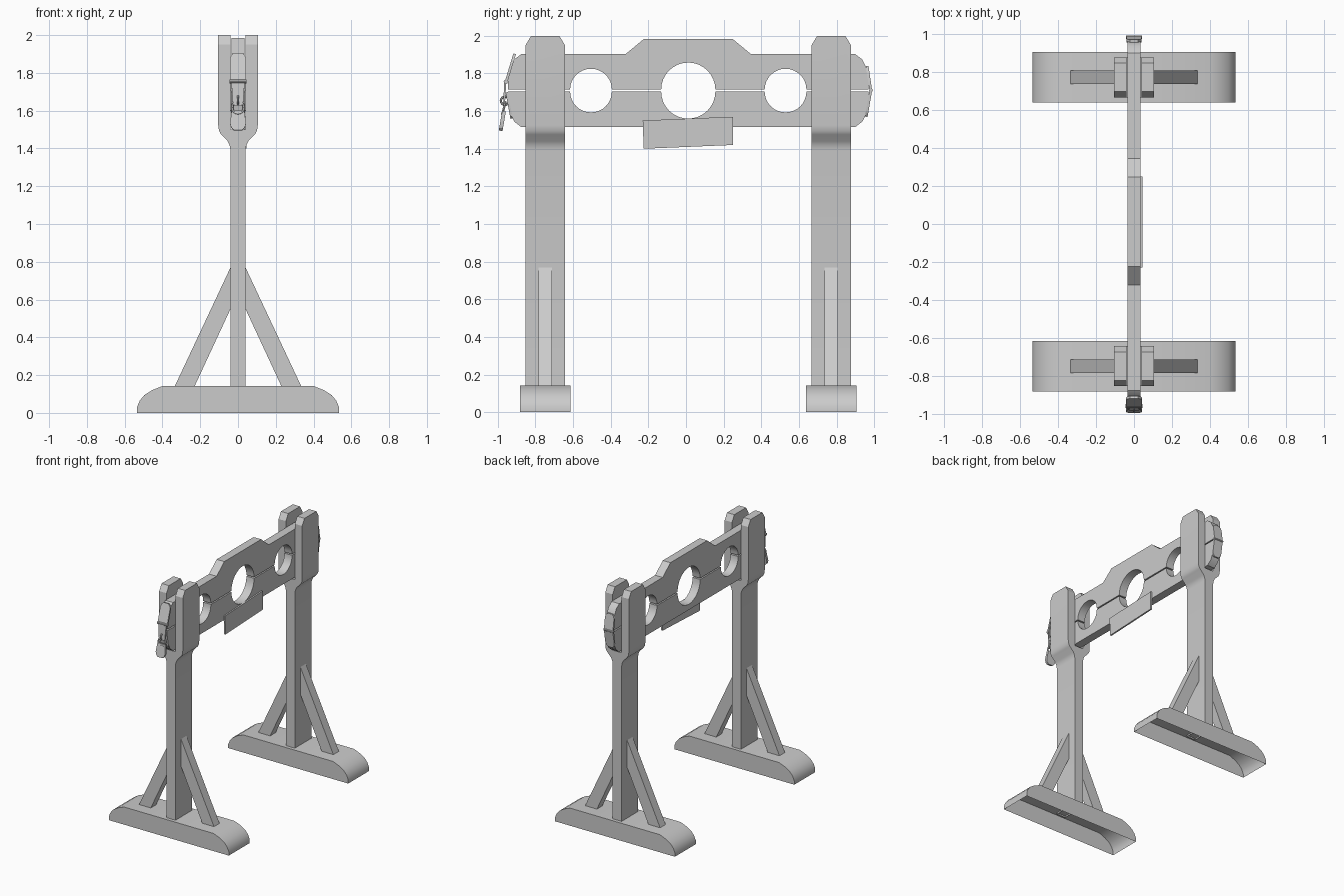
import bpy, bmesh, math
from mathutils import Vector, Matrix

if "Cube" in bpy.data.objects:
    bpy.data.objects.remove(bpy.data.objects["Cube"])

CY = 0.012          # centre of the frame along y
ZG = 1.709          # height of the split between the boards


def prism(name, pts, w0, w1, place, open_bottom=False, cuts=()):
    """Extrude a 2D profile from w0 to w1; place(u, v, w) maps it into space."""
    bm = bmesh.new()
    a = [bm.verts.new(place(u, v, w0)) for u, v in pts]
    b = [bm.verts.new(place(u, v, w1)) for u, v in pts]
    bm.faces.new(a)
    bm.faces.new(b[::-1])
    for i in range(len(pts)):
        j = (i + 1) % len(pts)
        bm.faces.new((a[i], b[i], b[j], a[j]))
    bmesh.ops.recalc_face_normals(bm, faces=bm.faces)
    for co, no in cuts:
        geom = bm.verts[:] + bm.edges[:] + bm.faces[:]
        bmesh.ops.bisect_plane(bm, geom=geom, plane_co=co, plane_no=no, clear_outer=True)
        bmesh.ops.holes_fill(bm, edges=[e for e in bm.edges if e.is_boundary], sides=0)
    bmesh.ops.recalc_face_normals(bm, faces=bm.faces)
    if open_bottom:
        zmin = min(v.co.z for v in bm.verts)
        low = [f for f in bm.faces if all(v.co.z < zmin + 1e-4 for v in f.verts)]
        bmesh.ops.delete(bm, geom=low, context='FACES_ONLY')
    me = bpy.data.meshes.new(name)
    bm.to_mesh(me)
    bm.free()
    ob = bpy.data.objects.new(name, me)
    bpy.context.collection.objects.link(ob)
    return ob


def xz(u, v, w):
    return (u, w, v)


def yz(u, v, w):
    return (w, u, v)


def sym(half):
    return half + [(-u, v) for u, v in reversed(half)]


def strap(name, p0, p1, w0, w1, thick, round_end=True):
    """Flat metal plate running from p0 to p1 in the y-z plane, with a clipped far end."""
    d = Vector((0, p1[0] - p0[0], p1[1] - p0[1]))
    L = d.length
    d.normalize()
    n = d.cross(Vector((1, 0, 0)))
    o = Vector((0, p0[0], p0[1]))
    half = [(w0, 0)]
    if round_end:
        half += [(w1, L - w1)] + [(w1 * math.cos(t), L - w1 + w1 * math.sin(t))
                                  for t in (math.pi / 6, math.pi / 3)]
    else:
        half += [(w1, L)]
    return prism(name, sym(half), -thick / 2, thick / 2,
                 lambda u, v, w: o + Vector((u, 0, 0)) + d * v + n * w)


def ring(name, loc, R, r, rot):
    bpy.ops.mesh.primitive_torus_add(major_radius=R, minor_radius=r, major_segments=16,
                                     minor_segments=6, location=loc, rotation=rot)
    bpy.context.object.name = name


def pin(name, loc, r, length):
    bpy.ops.mesh.primitive_cylinder_add(vertices=10, radius=r, depth=length, location=loc,
                                        rotation=(0, math.pi / 2, 0))
    bpy.context.object.name = name


# Feet, forked posts and braces on both sides
foot = sym([(0.535, 0), (0.535, 0.03), (0.52, 0.065), (0.495, 0.095), (0.455, 0.12), (0.40, 0.142)])
post = sym([(0.04, 0.13), (0.04, 1.39), (0.044, 1.415), (0.056, 1.44), (0.09, 1.475),
            (0.101, 1.495), (0.105, 1.525), (0.105, 2.0), (0.04, 2.0), (0.04, 1.5)])
for s, side in ((-1, "left"), (1, "right")):
    y = CY + s * 0.76
    prism("foot_" + side, foot, y - 0.133, y + 0.133, xz, open_bottom=True)
    chamfers = [((0, y + k * 0.105, 1.95), Vector((0, k * 0.05, 0.03)).normalized()) for k in (-1, 1)]
    prism("forked_post_" + side, post, y - 0.105, y + 0.105, xz, True, chamfers)
    for k, end in ((-1, "back"), (1, "front")):
        brace = [(k * 0.34, 0.13), (k * 0.035, 0.78), (k * 0.035, 0.56), (k * 0.235, 0.13)]
        prism(f"brace_{side}_{end}", brace, y - 0.035, y + 0.035, xz, open_bottom=True)

# Upper and lower boards with half-round openings
for s, name in ((1, "upper_board"), (-1, "lower_board")):
    pts = [(-0.957, 0)]
    for c, r in ((-0.517, 0.111), (0, 0.144), (0.517, 0.111)):
        pts += [(c - r * math.cos(math.pi * i / 16), r * math.sin(math.pi * i / 16)) for i in range(17)]
    outer = [(0.957, 0), (0.957, 0.06), (0.95, 0.11), (0.925, 0.16), (0.887, 0.189)]
    if s > 0:
        outer += [(0.333, 0.189), (0.235, 0.27)]
    pts += sym(outer)[:-1]
    prism(name, [(CY + u, ZG + s * (v + 0.005)) for u, v in pts], -0.034, 0.034, yz)

# Crooked notice plaque
prism("plaque", [(-0.23, 1.55), (0.25, 1.57), (0.25, 1.42), (-0.225, 1.40)], 0.033, 0.046, yz)

# Hinge on the right end
strap("hinge_upper_leaf", (0.982, 1.71), (0.962, 1.845), 0.04, 0.04, 0.014)
strap("hinge_lower_leaf", (0.982, 1.71), (0.957, 1.565), 0.04, 0.04, 0.014)
pin("hinge_pin", (0, 0.983, 1.71), 0.01, 0.085)

# Hasp, staple and padlock on the left end
strap("hasp_upper_plate", (-0.956, 1.755), (-0.909, 1.91), 0.043, 0.043, 0.014)
pin("hasp_pin", (0, -0.958, 1.755), 0.011, 0.09)
strap("hasp_tongue", (-0.96, 1.76), (-0.968, 1.62), 0.036, 0.028, 0.01)
strap("staple_plate", (-0.953, 1.70), (-0.926, 1.555), 0.036, 0.036, 0.012)
ring("staple", (0, -0.962, 1.655), 0.022, 0.006, (0, math.pi / 2, 0))
ring("padlock_shackle", (0, -0.968, 1.615), 0.032, 0.007, (math.pi / 2 - 0.26, 0, 0))
strap("padlock_body", (-0.967, 1.60), (-0.986, 1.49), 0.034, 0.042, 0.02)

# Smooth curved faces, keep corners sharp
bpy.ops.object.select_all(action='SELECT')
bpy.context.view_layer.objects.active = bpy.data.objects["upper_board"]
bpy.ops.object.shade_smooth_by_angle(angle=math.radians(30))
